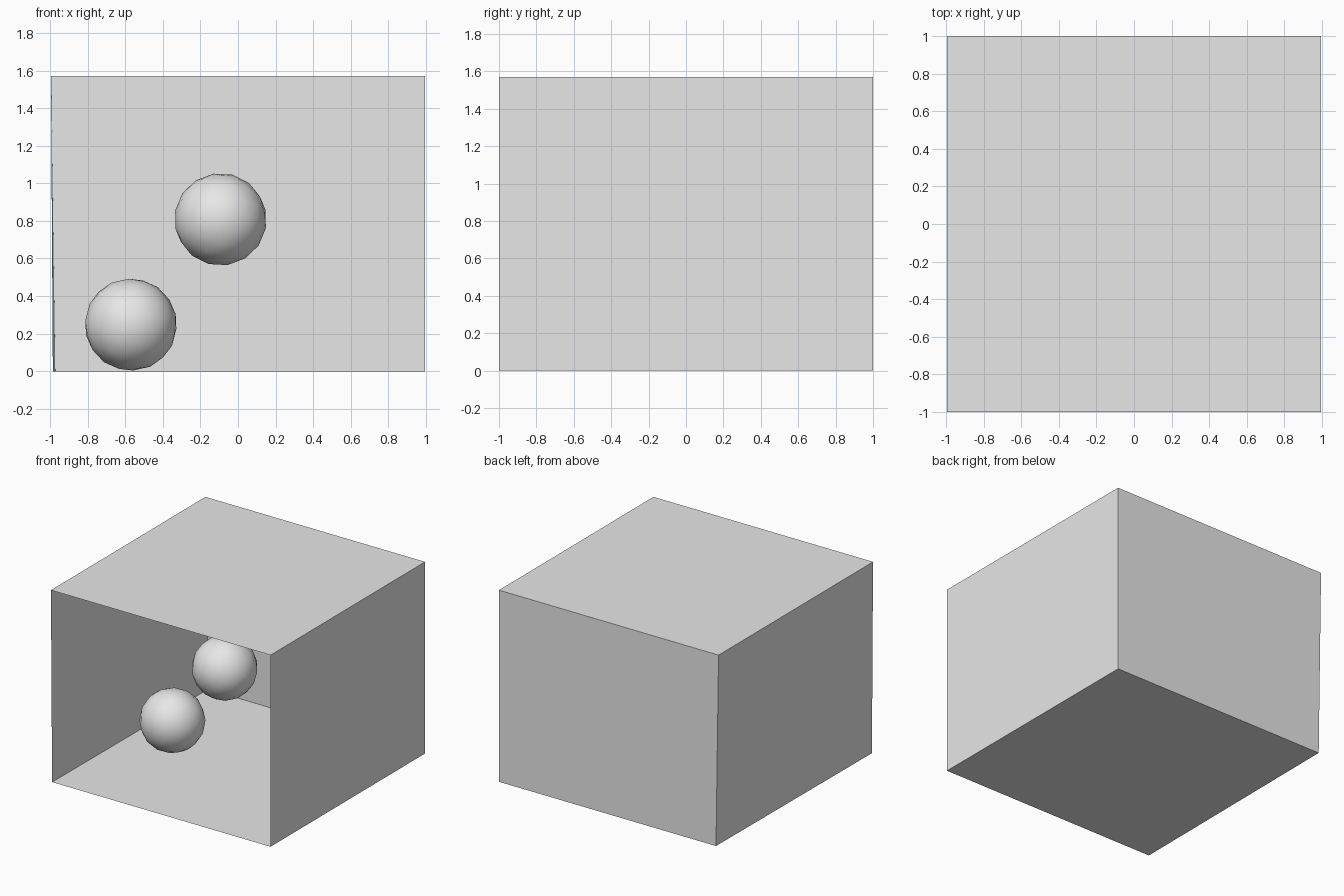
import bpy
import bmesh
from mathutils import Euler

cube = bpy.data.objects.get("Cube")
if cube:
    bpy.data.objects.remove(cube, do_unlink=True)

# One plain grey for everything
GREY = (0.8, 0.8, 0.8, 1.0)
grey = bpy.data.materials.new("plain_grey")
grey.use_nodes = True
grey.diffuse_color = GREY
grey.node_tree.nodes["Principled BSDF"].inputs["Base Color"].default_value = GREY


def add_object(name, bm, smooth=False):
    """Turn a bmesh into a grey object."""
    mesh = bpy.data.meshes.new(name)
    for face in bm.faces:
        face.smooth = smooth
    bm.to_mesh(mesh)
    bm.free()
    mesh.materials.append(grey)
    obj = bpy.data.objects.new(name, mesh)
    bpy.context.collection.objects.link(obj)
    return obj


def panel(name, corners):
    """A single flat sheet of the room."""
    bm = bmesh.new()
    bm.faces.new([bm.verts.new(c) for c in corners])
    add_object(name, bm)


def ball(name, center, radius, tilt):
    """A faceted-outline geodesic ball with smooth shading."""
    bm = bmesh.new()
    bmesh.ops.create_icosphere(bm, subdivisions=1, radius=1)
    bmesh.ops.subdivide_edges(bm, edges=bm.edges[:], cuts=2, use_grid_fill=True)
    for vert in bm.verts:
        vert.co = vert.co.normalized() * radius
    bmesh.ops.recalc_face_normals(bm, faces=bm.faces[:])
    obj = add_object(name, bm, smooth=True)
    obj.location = center
    obj.rotation_euler = Euler(tilt)


# Room corners: the left wall leans in slightly towards the floor
W, H = 0.995, 1.57
floor_fl, floor_bl = (-0.985, -1, 0), (-0.972, 1, 0)
floor_fr, floor_br = (W, -1, 0), (W, 1, 0)
top_fl, top_bl = (-W, -1, H), (-W, 1, H)
top_fr, top_br = (W, -1, H), (W, 1, H)

# Open-fronted room
panel("floor", [floor_fl, floor_fr, floor_br, floor_bl])
panel("ceiling", [top_fl, top_bl, top_br, top_fr])
panel("back_wall", [floor_bl, floor_br, top_br, top_bl])
panel("left_hand_wall", [floor_fr, top_fr, top_br, floor_br])
panel("right_hand_wall", [floor_fl, floor_bl, top_bl, top_fl])

# Balls inside the room
ball("lower_ball", (-0.57, -0.035, 0.248), 0.246, (0.3, 0.2, 0.4))
ball("upper_ball", (-0.093, -0.04, 0.808), 0.246, (0.5, 0.1, 0.7))
